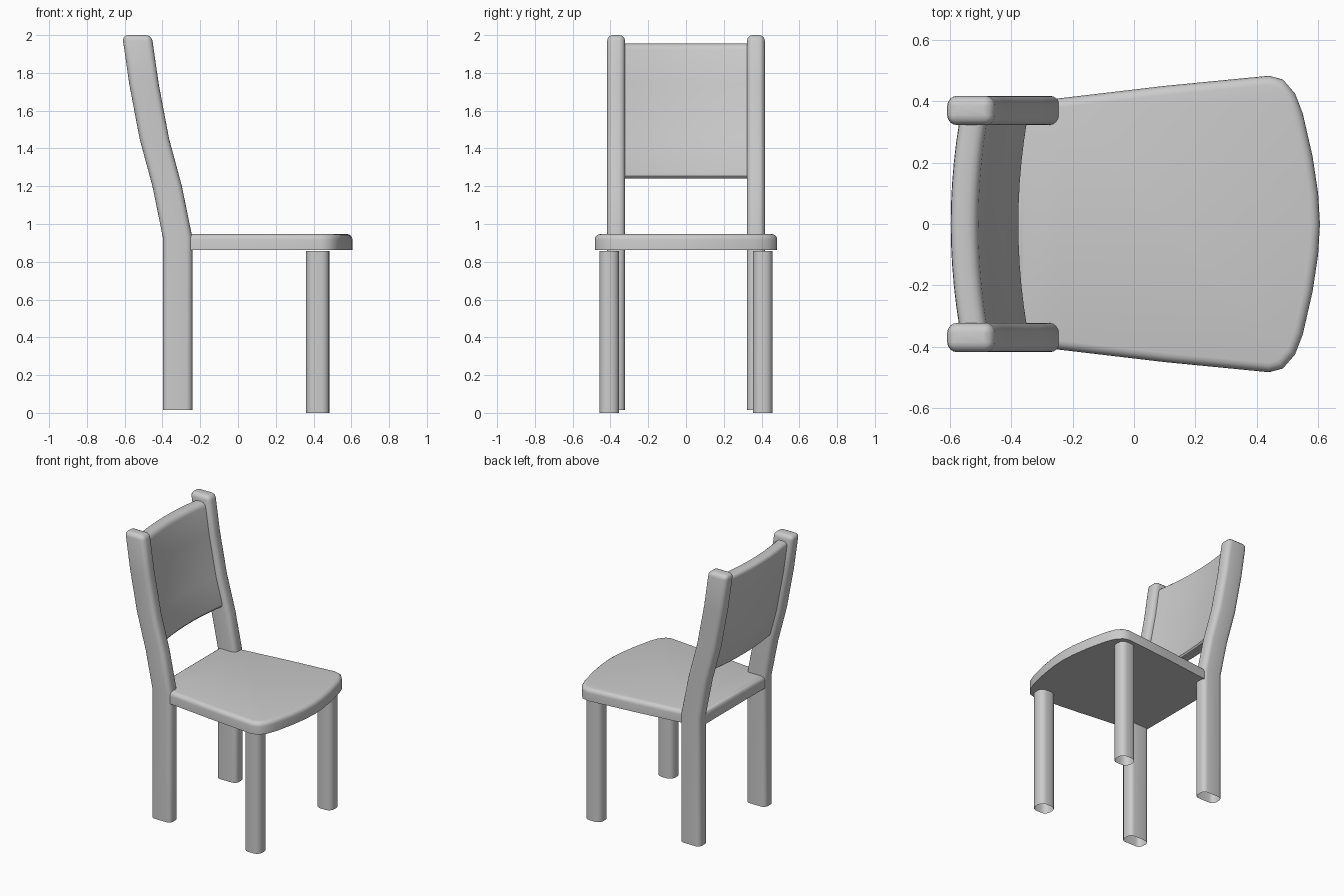
import bpy, bmesh, math

if "Cube" in bpy.data.objects:
    bpy.data.objects.remove(bpy.data.objects["Cube"])

# centre line of the leaning back posts: (z, x)
SPINE = [(0.015, -0.32), (0.93, -0.32), (1.2, -0.375), (1.45, -0.4425),
         (1.74, -0.4975), (2.0, -0.535)]


def spine_x(z):
    for (z0, x0), (z1, x1) in zip(SPINE, SPINE[1:]):
        if z <= z1:
            return x0 + (x1 - x0) * (z - z0) / (z1 - z0)
    return SPINE[-1][1]


def rounded_rect(w, d, r, seg=4):
    pts = []
    for i, (sx, sy) in enumerate([(1, 1), (-1, 1), (-1, -1), (1, -1)]):
        for k in range(seg + 1):
            a = math.radians(90 * (i + k / seg))
            pts.append((sx * (w / 2 - r) + r * math.cos(a),
                        sy * (d / 2 - r) + r * math.sin(a)))
    return pts


def loft(name, rings, cap_start=False, cap_end=False):
    bm = bmesh.new()
    loops = [[bm.verts.new(p) for p in ring] for ring in rings]
    n = len(loops[0])
    for a, b in zip(loops, loops[1:]):
        for i in range(n):
            j = (i + 1) % n
            bm.faces.new((a[i], a[j], b[j], b[i]))
    if cap_start:
        bm.faces.new(loops[0][::-1])
    if cap_end:
        bm.faces.new(loops[-1])
    return finish(name, bm)


def finish(name, bm):
    bmesh.ops.recalc_face_normals(bm, faces=bm.faces[:])
    mesh = bpy.data.meshes.new(name)
    bm.to_mesh(mesh)
    bm.free()
    ob = bpy.data.objects.new(name, mesh)
    bpy.context.collection.objects.link(ob)
    bpy.ops.object.select_all(action='DESELECT')
    ob.select_set(True)
    bpy.context.view_layer.objects.active = ob
    bpy.ops.object.shade_smooth_by_angle(angle=math.radians(35))
    return ob


def back_post(name, y):
    levels = [(z, 0) for z, _ in SPINE[:-1]]
    r = 0.03                                   # rounded top
    levels += [(2 - r + r * math.sin(a), r * (1 - math.cos(a)))
               for a in (0, math.pi / 6, math.pi / 3, math.pi / 2)]
    rings = [[(spine_x(z) + px, y + py, z)
              for px, py in rounded_rect(0.156 - 2 * i, 0.095 - 2 * i,
                                         max(0.032 - i, 0.002))]
             for z, i in levels]
    loft(name, rings, cap_end=True)


def front_leg(name, y):
    section = rounded_rect(0.124, 0.105, 0.042)
    loft(name, [[(0.422 + px, y + py, z) for px, py in section]
                for z in (0, 0.857)])


# posts and legs on both sides
for side, s in (("left", -1), ("right", 1)):
    back_post("back_post_" + side, s * 0.37)
    front_leg("front_leg_" + side, s * 0.406)

# seat: tapered outline, rounded along the top edge only
half = [(-0.39, 0.395), (-0.24, 0.41), (0.1, 0.45), (0.44, 0.483), (0.485, 0.471),
        (0.525, 0.425), (0.55, 0.36), (0.582, 0.22), (0.6, 0.1)]
outline = half + [(0.606, 0)] + [(x, -y) for x, y in reversed(half)]
bm = bmesh.new()
base = bm.faces.new([bm.verts.new((x, y, 0.862)) for x, y in outline])
top = bmesh.ops.extrude_face_region(bm, geom=[base], use_keep_orig=True)["geom"]
bmesh.ops.translate(bm, vec=(0, 0, 0.085),
                    verts=[g for g in top if isinstance(g, bmesh.types.BMVert)])
rim = [e for e in bm.edges if all(v.co.z > 0.9 for v in e.verts)]
bmesh.ops.bevel(bm, geom=rim, offset=0.03, segments=4, profile=0.5, affect='EDGES')
finish("seat", bm)

# backrest: side profile with rounded ends, bowed backwards between the posts
T, R, Z0, Z1 = 0.045, 0.03, 1.24, 1.955
prof = []
corner = [0, 30, 60, 90]
for a in corner:
    c, s = math.cos(math.radians(a)), math.sin(math.radians(a))
    prof.append((T - R + R * c, Z1 - R + R * s))
for a in reversed(corner):
    c, s = math.cos(math.radians(a)), math.sin(math.radians(a))
    prof.append((-(T - R + R * c), Z1 - R + R * s))
prof += [(-T, 1.74), (-T, 1.45)]
for a in corner:
    c, s = math.cos(math.radians(a)), math.sin(math.radians(a))
    prof.append((-(T - R + R * c), Z0 + R - R * s))
for a in reversed(corner):
    c, s = math.cos(math.radians(a)), math.sin(math.radians(a))
    prof.append((T - R + R * c, Z0 + R - R * s))
prof += [(T, 1.45), (T, 1.74)]
rings = []
for k in range(11):
    y = -0.335 + 0.067 * k
    bow = -0.028 * (1 - (y / 0.335) ** 2)
    rings.append([(spine_x(z) + x + bow, y, z) for x, z in prof])
loft("backrest", rings, cap_start=True, cap_end=True)
